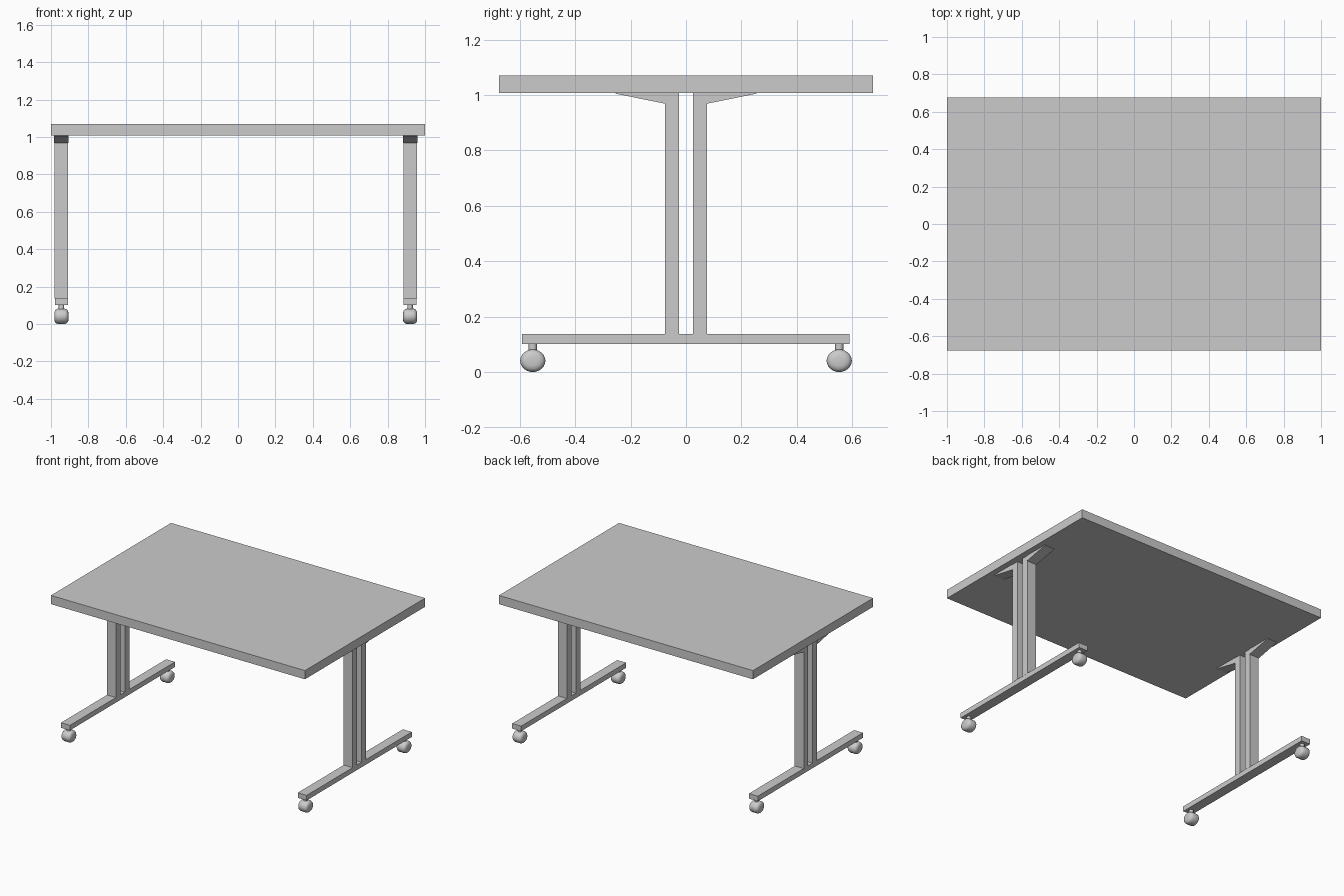
import bpy, bmesh
from math import pi
from mathutils import Matrix

if "Cube" in bpy.data.objects:
    bpy.data.objects.remove(bpy.data.objects["Cube"])


def mesh_object(name, bm):
    bmesh.ops.recalc_face_normals(bm, faces=bm.faces)
    me = bpy.data.meshes.new(name)
    bm.to_mesh(me)
    bm.free()
    ob = bpy.data.objects.new(name, me)
    bpy.context.collection.objects.link(ob)
    return ob


def box(name, x, y, z):
    bm = bmesh.new()
    size = [b - a for a, b in (x, y, z)]
    mid = [(a + b) / 2 for a, b in (x, y, z)]
    bmesh.ops.create_cube(bm, size=1, matrix=Matrix.Translation(mid) @ Matrix.Diagonal((*size, 1)))
    return mesh_object(name, bm)


def wedge(name, cx, half_width, profile):
    # extrude a y-z profile along x
    bm = bmesh.new()
    face = bm.faces.new([bm.verts.new((cx - half_width, y, z)) for y, z in profile])
    ext = bmesh.ops.extrude_face_region(bm, geom=[face])
    verts = [g for g in ext["geom"] if isinstance(g, bmesh.types.BMVert)]
    bmesh.ops.translate(bm, verts=verts, vec=(2 * half_width, 0, 0))
    return mesh_object(name, bm)


def caster_wheel(name, cx, cy):
    # rounded roller spun about the x axis, slightly wider than tall
    half = [(-0.038, 0), (-0.038, 0.018), (-0.035, 0.029), (-0.029, 0.036), (-0.019, 0.04)]
    profile = half + [(-x, r) for x, r in reversed(half)]
    bm = bmesh.new()
    verts = [bm.verts.new((x, 0, r)) for x, r in profile]
    edges = [bm.edges.new(p) for p in zip(verts, verts[1:])]
    bmesh.ops.spin(bm, geom=verts + edges, cent=(0, 0, 0), axis=(1, 0, 0), angle=2 * pi, steps=24)
    bmesh.ops.remove_doubles(bm, verts=bm.verts, dist=1e-5)
    bmesh.ops.scale(bm, vec=(1, 1.14, 1.02), verts=bm.verts)
    bmesh.ops.translate(bm, vec=(cx, cy, 0.041), verts=bm.verts)
    for f in bm.faces:
        f.smooth = True
    return mesh_object(name, bm)


def caster_stem(name, cx, cy):
    bm = bmesh.new()
    bmesh.ops.create_cone(bm, cap_ends=True, segments=16, radius1=0.015, radius2=0.015, depth=0.04,
                          matrix=Matrix.Translation((cx, cy, 0.085)))
    for f in bm.faces:
        f.smooth = len(f.verts) == 4
    return mesh_object(name, bm)


# table top
box("table_top", (-1, 1), (-0.675, 0.675), (1.008, 1.07))

# two leg frames on casters
for side, cx in (("left", -0.944), ("right", 0.92)):
    box(f"{side}_foot_bar", (cx - 0.035, cx + 0.035), (-0.592, 0.59), (0.102, 0.138))
    for end, s in (("front", -1), ("back", 1)):
        tag = f"{side}_{end}"
        box(f"{tag}_post", (cx - 0.036, cx + 0.036), sorted((s * 0.025, s * 0.075)), (0.136, 1.009))
        wedge(f"{tag}_bracket", cx, 0.039,
              [(s * 0.072, 1.009), (s * 0.072, 0.968), (s * 0.255, 1.005), (s * 0.255, 1.009)])
        caster_stem(f"{tag}_caster_stem", cx, s * 0.553)
        caster_wheel(f"{tag}_caster_wheel", cx, s * 0.553)
